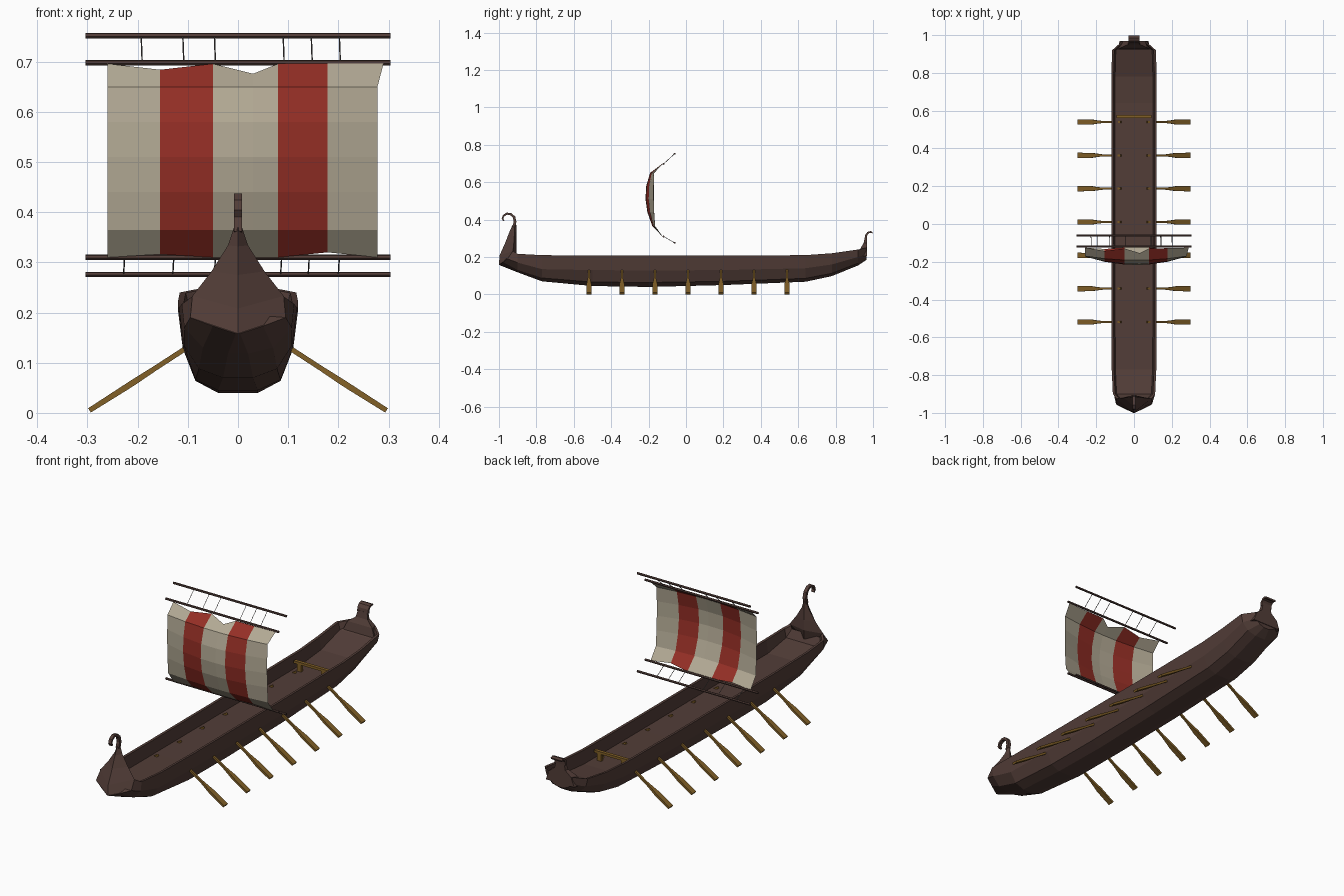
import bpy, bmesh, math
from mathutils import Vector

if "Cube" in bpy.data.objects:
    bpy.data.objects.remove(bpy.data.objects["Cube"])


def mat(name, col):
    m = bpy.data.materials.new(name)
    m.diffuse_color = (*col, 1)
    m.use_nodes = True
    m.node_tree.nodes["Principled BSDF"].inputs["Base Color"].default_value = m.diffuse_color
    return m


WOOD = mat("dark_brown_wood", (0.085, 0.047, 0.039))
OAR = mat("ochre_wood", (0.22, 0.115, 0.02))
CLOTH = mat("cream_cloth", (0.45, 0.40, 0.30))
RED = mat("red_cloth", (0.30, 0.028, 0.019))
ROPE = mat("grey_rope", (0.12, 0.11, 0.11))


def finish(name, bm, mats):
    bmesh.ops.recalc_face_normals(bm, faces=bm.faces)
    me = bpy.data.meshes.new(name)
    bm.to_mesh(me)
    bm.free()
    for m in mats:
        me.materials.append(m)
    ob = bpy.data.objects.new(name, me)
    bpy.context.collection.objects.link(ob)
    return ob


def loft(name, rings, m):
    """Skin closed rings of points and cap both ends."""
    bm = bmesh.new()
    rows = [[bm.verts.new(p) for p in r] for r in rings]
    n = len(rows[0])
    for a, b in zip(rows, rows[1:]):
        for i in range(n):
            j = (i + 1) % n
            bm.faces.new((a[i], a[j], b[j], b[i]))
    bm.faces.new(rows[0])
    bm.faces.new(rows[-1])
    return finish(name, bm, [m])


def box(name, c, s, m):
    rings = [[(c[0] + dx * s[0] / 2, c[1] + dy * s[1] / 2, c[2] + dz * s[2] / 2)
              for dx, dy in ((-1, -1), (1, -1), (1, 1), (-1, 1))] for dz in (-1, 1)]
    return loft(name, rings, m)


def rod(name, a, b, r, sides, m):
    a, b = Vector(a), Vector(b)
    d = (b - a).normalized()
    u = d.orthogonal().normalized()
    v = d.cross(u)
    ang = [2 * math.pi * (i + 0.5) / sides for i in range(sides)]
    return loft(name, [[p + r * (u * math.cos(t) + v * math.sin(t)) for t in ang] for p in (a, b)], m)


# Hull: y, then (half width, z) for keel, chine, side, gunwale, then floor z
stations = [
    (-0.90, (.020, .118), (.070, .130), (.107, .170), (.112, .217), .175),
    (-0.77, (.030, .070), (.078, .088), (.108, .135), (.118, .210), .147),
    (-0.50, (.040, .045), (.085, .066), (.110, .130), (.120, .207), .145),
    (-0.20, (.040, .040), (.085, .064), (.110, .128), (.120, .207), .145),
    (0.20, (.040, .050), (.085, .070), (.110, .130), (.120, .207), .145),
    (0.64, (.038, .068), (.083, .086), (.110, .140), (.120, .210), .147),
    (0.78, (.035, .098), (.080, .113), (.109, .160), (.120, .220), .160),
    (0.92, (.028, .155), (.075, .167), (.106, .200), (.116, .240), .205),
    (0.965, (.015, .185), (.040, .195), (.065, .215), (.065, .250), .238)]


def ring(pts):
    return pts + [(-x, y, z) for x, y, z in reversed(pts)]


rings = [ring([(.004, -1, .158), (.05, -.978, .173), (.095, -.955, .19),
               (.091, -.925, .232), (.08, -.922, .228), (.075, -.92, .215)])]
for y, k, c, s, g, f in stations:
    half = [(w, y, z) for w, z in (k, c, s, g)]
    half += [(g[0] - .012, y, g[1] - .001), (g[0] - .02, y, f)]
    rings.append(ring(half))
loft("hull", rings, WOOD)

# Prow: ridged post narrowing to a neck (ridge y, ridge z, half width, edge y, edge z)
prow = [(-1, .158, .095, -.955, .19), (-.997, .208, .091, -.925, .233),
        (-.967, .275, .053, -.92, .282), (-.945, .332, .02, -.917, .334),
        (-.928, .37, .008, -.915, .37)]
loft("prow_post", [[(0, ry, rz), (w, ey, ez), (0, -.906, ez), (-w, ey, ez)]
                   for ry, rz, w, ey, ez in prow], WOOD)


def curl(name, path, w, t0, t1):
    """Flat bar of half width w, swept along a (y, z) path in the centre plane."""
    rings = []
    for i, (y, z) in enumerate(path):
        a, b = path[max(i - 1, 0)], path[min(i + 1, len(path) - 1)]
        n = Vector((0, -(b[1] - a[1]), b[0] - a[0])).normalized()
        n *= t0 + (t1 - t0) * i / (len(path) - 1)
        p = Vector((0, y, z))
        rings.append([p + n + Vector((w, 0, 0)), p + n - Vector((w, 0, 0)),
                      p - n - Vector((w, 0, 0)), p - n + Vector((w, 0, 0))])
    loft(name, rings, WOOD)


curl("prow_curl", [(-.921, .36), (-.914, .388), (-.919, .413), (-.937, .429), (-.957, .432),
                   (-.975, .421), (-.981, .405), (-.974, .393)], .008, .008, .004)

# Stern: flared bulkhead and a short curled plate
stern = [(.925, .968, .205, .085), (.935, .968, .25, .066), (.95, .968, .275, .032), (.956, .968, .305, .025)]
loft("stern_post", [[(w, a, z), (w * .9, b, z), (-w * .9, b, z), (-w, a, z)]
                    for a, b, z, w in stern], WOOD)
curl("stern_curl", [(.962, .30), (.964, .318), (.973, .330), (.986, .334), (.997, .330)], .029, .006, .004)

# Oars: square shaft widening to a blade (x, z, half width, half thickness)
oar = [(.068, .152, .005, .005), (.165, .089, .005, .005), (.205, .063, .010, .006),
       (.222, .052, .013, .006), (.296, .005, .014, .005)]
for i in range(7):
    y = .54 - i * .1765
    for s, side in ((1, "right"), (-1, "left")):
        loft(f"oar_{side}_{i + 1}",
             [[(s * (x + .54 * t * a), y + w * b, z + .84 * t * a)
               for a, b in ((1, 1), (1, -1), (-1, -1), (-1, 1))] for x, z, w, t in oar], OAR)

# Bench
box("bench_seat", (0, .568, .187), (.185, .016, .012), OAR)
for s in (-1, 1):
    box("bench_leg", (s * .065, .568, .163), (.022, .014, .04), OAR)

# Yards and the ropes between each pair
yards = {"top": (.752, .698, (-.193, -.11, -.047, .09, .146, .202)),
         "bottom": (.276, .310, (-.228, -.13, -.047, .085, .14, .20))}
for name, (zo, zi, xs) in yards.items():
    rod(name + "_outer_yard", (-.304, -.061, zo), (.304, -.061, zo), .0055, 6, WOOD)
    rod(name + "_inner_yard", (-.304, -.120, zi), (.304, -.120, zi), .0055, 6, WOOD)
    for x in xs:
        rod(name + "_rope", (x, -.061, zo), (x + .002, -.120, zi), .0014, 4, ROPE)

# Sail: billowing grid, stripes by column
cols = [-.26, -.155, -.05, .03, .08, .178, .278]
rows = [(.310, -.125, -.125), (.365, -.180, -.165), (.440, -.207, -.17), (.510, -.217, -.172),
        (.580, -.213, -.172), (.650, -.192, -.17), (.696, -.13, -.125)]
top_dip = [0, .012, 0, .02, 0, 0, 0]
low_lift = [0, .006, 0, 0, 0, .01, 0]
bm = bmesh.new()
grid = []
for r, (z, yc, ye) in enumerate(rows):
    line = []
    for c, x in enumerate(cols):
        dz = -top_dip[c] if r == 6 else low_lift[c] if r == 0 else 0
        bulge = 1 - ((x - .01) / .27) ** 2
        xx = x + (.012 if r == 6 and c == 6 else 0)
        line.append(bm.verts.new((xx, ye + (yc - ye) * bulge - abs(dz) * 1.2, z + dz)))
    grid.append(line)
for a, b in zip(grid, grid[1:]):
    for c in range(6):
        f = bm.faces.new((a[c], a[c + 1], b[c + 1], b[c]))
        f.material_index = 1 if c in (1, 4) else 0
finish("sail", bm, [CLOTH, RED])
